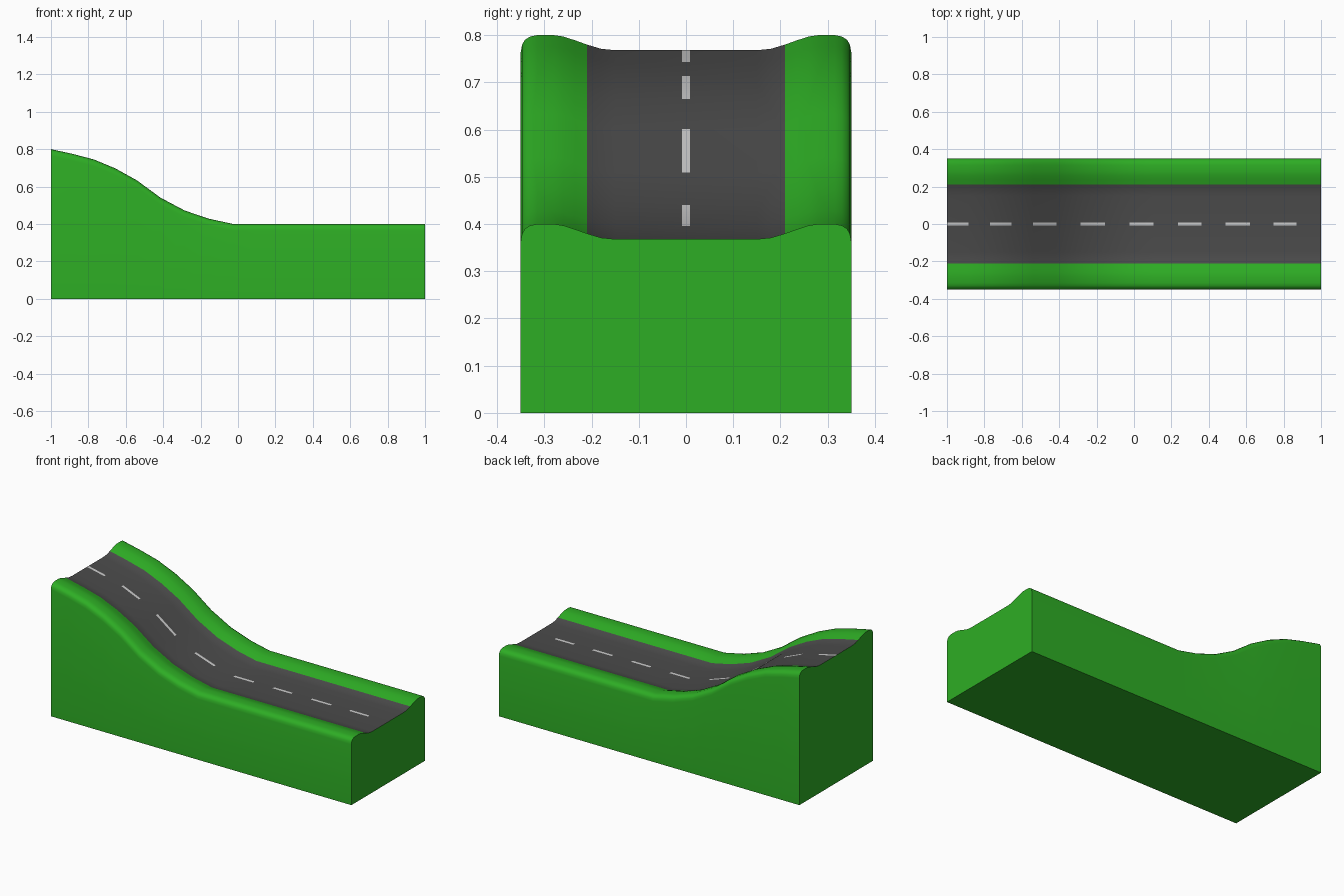
import bpy
import bmesh
import math

cube = bpy.data.objects.get("Cube")
if cube:
    bpy.data.objects.remove(cube, do_unlink=True)


def make_material(name, rgb):
    mat = bpy.data.materials.new(name)
    mat.use_nodes = True
    color = (*rgb, 1.0)
    mat.diffuse_color = color
    mat.node_tree.nodes["Principled BSDF"].inputs["Base Color"].default_value = color
    return mat


GRASS, ASPHALT, PAINT = range(3)
materials = [
    make_material("grass green", (0.027, 0.42, 0.018)),
    make_material("asphalt grey", (0.07, 0.07, 0.07)),
    make_material("lane paint", (0.6, 0.6, 0.6)),
]

# Crest height at each station along the road; every second span carries a dash
stations = [-1, -0.885, -0.77, -0.655, -0.54, -0.415, -0.285, -0.155, -0.025,
            0.105, 0.235, 0.36, 0.49, 0.62, 0.745, 0.87, 1]
slope = [0.8, 0.775, 0.745, 0.697, 0.633, 0.541, 0.472, 0.428, 0.4]
heights = slope + [0.4] * (len(stations) - len(slope))

# Half cross-section from the lane line out to the bank: (y, drop below crest)
DASH_HALF, ROAD_HALF, BANK_HALF = 0.008, 0.21, 0.35
half = [(DASH_HALF, 0.032), (0.15, 0.032), (0.18, 0.029), (ROAD_HALF, 0.020),
        (0.235, 0.011), (0.26, 0.003), (0.28, 0), (0.315, 0), (0.33, 0.003),
        (0.341, 0.010), (0.347, 0.020), (BANK_HALF, 0.036)]
section = [(-y, d) for y, d in reversed(half)] + half

# Loft the hill with the road cut into its top
bm = bmesh.new()
rings = []
for x, h in zip(stations, heights):
    ring = [bm.verts.new((x, -BANK_HALF, 0))]
    ring += [bm.verts.new((x, y, h - d)) for y, d in section]
    ring.append(bm.verts.new((x, BANK_HALF, 0)))
    rings.append(ring)

for span, (a, b) in enumerate(zip(rings, rings[1:])):
    for i in range(len(a)):
        j = (i + 1) % len(a)
        face = bm.faces.new((a[i], b[i], b[j], a[j]))
        widest = max(abs(a[i].co.y), abs(a[j].co.y))
        if widest < DASH_HALF + 0.001 and span % 2 == 0:
            face.material_index = PAINT
        elif widest < ROAD_HALF + 0.001:
            face.material_index = ASPHALT
        else:
            face.material_index = GRASS

# Flat ends
bm.faces.new(rings[0])
bm.faces.new(rings[-1])
bmesh.ops.recalc_face_normals(bm, faces=bm.faces[:])

mesh = bpy.data.meshes.new("road_hill")
bm.to_mesh(mesh)
bm.free()
for mat in materials:
    mesh.materials.append(mat)
road = bpy.data.objects.new("road_hill", mesh)
bpy.context.collection.objects.link(road)

# Smooth road and banks, crisp ends and base
bpy.ops.object.select_all(action="DESELECT")
road.select_set(True)
bpy.context.view_layer.objects.active = road
bpy.ops.object.shade_smooth_by_angle(angle=math.radians(40))
